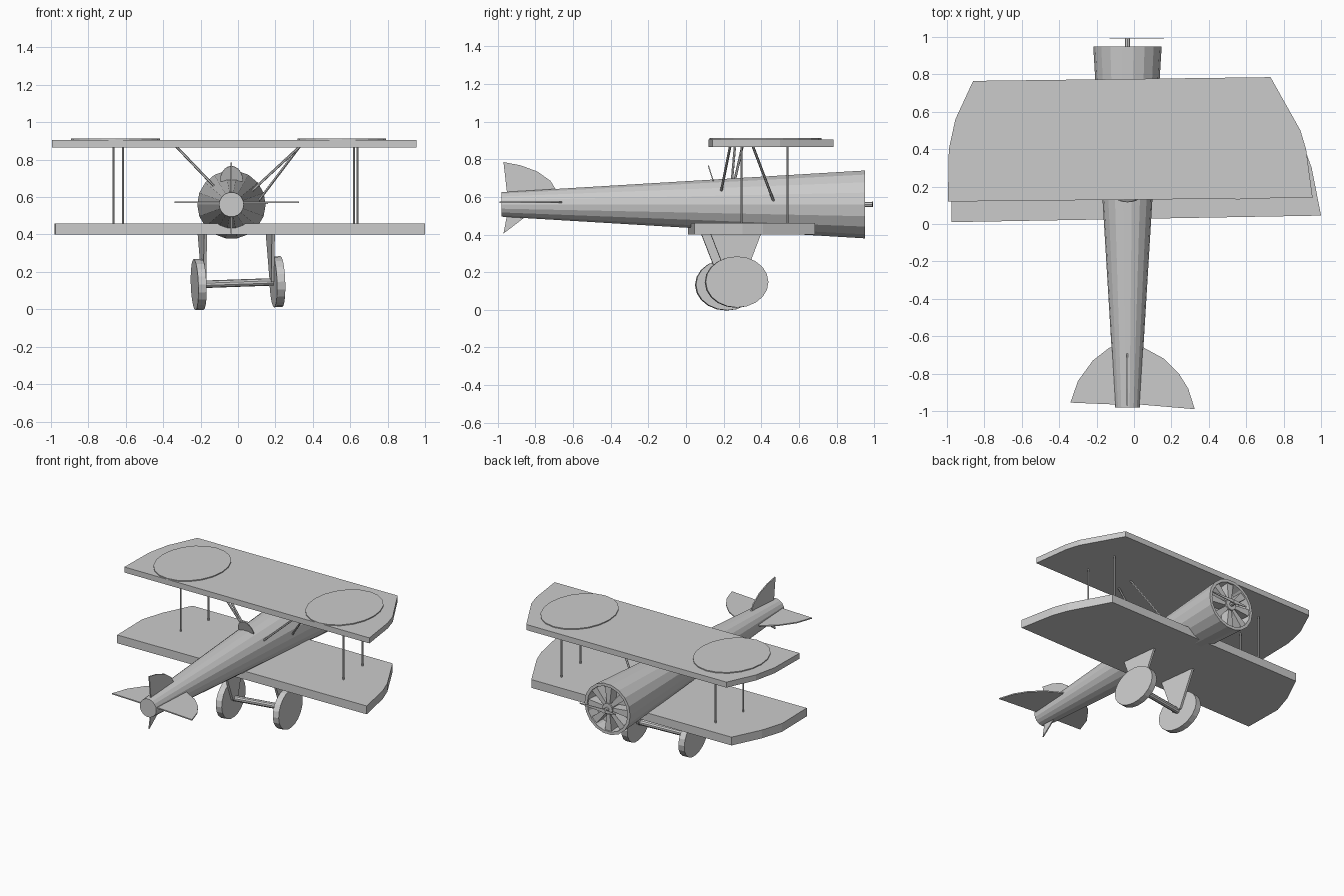
import bpy, bmesh
from math import sin, cos, pi, radians
from mathutils import Vector, Matrix

cube = bpy.data.objects.get("Cube")
if cube:
    bpy.data.objects.remove(cube)

GREY = (0.6, 0.6, 0.6, 1)
grey = bpy.data.materials.new("plain_grey")
grey.use_nodes = True
grey.diffuse_color = GREY
grey.node_tree.nodes["Principled BSDF"].inputs["Base Color"].default_value = GREY

CX, CZ = -0.035, 0.56  # fuselage axis


def finish(name, bm, matrix=None):
    bmesh.ops.recalc_face_normals(bm, faces=bm.faces)
    mesh = bpy.data.meshes.new(name)
    bm.to_mesh(mesh)
    bm.free()
    mesh.materials.append(grey)
    if matrix:
        mesh.transform(matrix)
    obj = bpy.data.objects.new(name, mesh)
    bpy.context.collection.objects.link(obj)
    return obj


def prism(name, outline, axis, low, high, matrix=None):
    """Extrude a flat outline along x, y or z."""
    def place(a, b, h):
        return {"x": (h, a, b), "y": (a, h, b), "z": (a, b, h)}[axis]
    bm = bmesh.new()
    face = bm.faces.new([bm.verts.new(place(a, b, low)) for a, b in outline])
    grown = bmesh.ops.extrude_face_region(bm, geom=[face])["geom"]
    top = [v for v in grown if isinstance(v, bmesh.types.BMVert)]
    bmesh.ops.translate(bm, verts=top, vec=place(0, 0, high - low))
    return finish(name, bm, matrix)


def ellipse(a, b, ra, rb, count=20):
    return [(a + ra * cos(2 * pi * i / count), b + rb * sin(2 * pi * i / count))
            for i in range(count)]


def rod(name, start, end, radius, sides=6, matrix=None):
    start, end = Vector(start), Vector(end)
    span = end - start
    bm = bmesh.new()
    bmesh.ops.create_cone(bm, cap_ends=True, segments=sides, radius1=radius,
                          radius2=radius, depth=span.length)
    turn = span.to_track_quat("Z", "Y").to_matrix().to_4x4()
    bm.transform(Matrix.Translation((start + end) / 2) @ turn)
    return finish(name, bm, matrix)


# Tapered fuselage with a hollow nose
bm = bmesh.new()
profile = [(0, -0.98), (0.066, -0.98), (0.183, 0.95), (0.162, 0.95), (0.155, 0.87), (0, 0.87)]
verts = [bm.verts.new((CX + r, y, CZ)) for r, y in profile]
edges = [bm.edges.new(pair) for pair in zip(verts, verts[1:])]
bmesh.ops.spin(bm, geom=verts + edges, cent=(CX, 0, CZ), axis=(0, 1, 0),
               angle=2 * pi, steps=18)
bmesh.ops.remove_doubles(bm, verts=bm.verts, dist=0.0005)
finish("fuselage", bm)

# Radial engine: eight cylinders around a hub
SPOKE = [(0.03, -0.012), (0.163, -0.026), (0.163, 0.026), (0.03, 0.012)]
for i in range(8):
    turn = Matrix.Translation((CX, 0, CZ)) @ Matrix.Rotation(pi * i / 4, 4, "Y")
    prism(f"engine_cylinder_{i + 1}", SPOKE, "y", 0.87, 0.94, turn)
rod("engine_hub", (CX, 0.87, CZ), (CX, 0.95, CZ), 0.04, 12)
rod("propeller_shaft", (CX, 0.94, CZ), (CX, 0.995, CZ), 0.014, 8)
prism("propeller", [(-0.13, 0.556), (CX, 0.549), (0.16, 0.564), (0.16, 0.57),
                    (CX, 0.575), (-0.13, 0.564)], "y", 0.988, 0.993)

# Wings
prism("upper_wing", [(-0.995, 0.12), (0.955, 0.14), (0.92, 0.4), (0.89, 0.5),
                     (0.73, 0.785), (-0.86, 0.765), (-0.955, 0.56), (-0.99, 0.4)],
      "z", 0.865, 0.905)
prism("lower_wing", [(-0.975, 0.01), (1.0, 0.045), (0.95, 0.3), (0.91, 0.41),
                     (0.76, 0.685), (-0.83, 0.665), (-0.93, 0.46), (-0.98, 0.3)],
      "z", 0.40, 0.46)

# Round panels on the upper wing
prism("left_wing_disc", ellipse(0.555, 0.425, 0.237, 0.295), "z", 0.904, 0.912)
prism("right_wing_disc", ellipse(-0.655, 0.412, 0.238, 0.288), "z", 0.904, 0.912)

# Upright struts between the wings
for name, x, y in [("left_rear_strut", 0.64, 0.295), ("left_front_strut", 0.62, 0.54),
                   ("right_rear_strut", -0.665, 0.295), ("right_front_strut", -0.615, 0.54)]:
    rod(name, (x, y, 0.45), (x, y, 0.87), 0.006)

# Slanted struts from fuselage to upper wing
for name, start, end in [
        ("left_rear_brace", (0.33, 0.235, 0.87), (0.06, 0.185, 0.62)),
        ("left_front_brace", (0.33, 0.355, 0.87), (0.11, 0.465, 0.58)),
        ("right_rear_brace", (-0.33, 0.26, 0.87), (-0.11, 0.24, 0.64)),
        ("right_front_brace", (-0.33, 0.3, 0.87), (-0.12, 0.25, 0.65))]:
    rod(name, start, end, 0.007)

# Windscreen: a thin leaning half disc
lean = Matrix.Translation((CX, 0.145, 0.685)) @ Matrix.Rotation(radians(18), 4, "X")
arch = [(0.062 * cos(pi * i / 10), 0.085 * sin(pi * i / 10)) for i in range(11)]
prism("windscreen", arch, "y", -0.003, 0.003, lean)

# Tail surfaces
prism("tailplane", [(-0.34, -0.955), (-0.1, -0.965), (0.03, -0.965), (0.325, -0.99),
                    (0.29, -0.88), (0.24, -0.8), (0.16, -0.72), (0.05, -0.66),
                    (-0.13, -0.66), (-0.22, -0.73), (-0.3, -0.84)], "z", 0.568, 0.576)
prism("tail_fin", [(-0.97, 0.785), (-0.95, 0.61), (-0.95, 0.51), (-0.97, 0.405),
                   (-0.82, 0.52), (-0.68, 0.62), (-0.72, 0.685), (-0.79, 0.735),
                   (-0.88, 0.768)], "x", CX - 0.004, CX + 0.004)

# Undercarriage, turned slightly about its middle
gear = (Matrix.Translation((0, 0.243, 0.14)) @ Matrix.Rotation(radians(7), 4, "Z")
        @ Matrix.Rotation(radians(-2), 4, "Y"))
rod("axle", (-0.2, 0, 0), (0.2, 0, 0), 0.02, 10, gear)
for name, side in [("left", 1), ("right", -1)]:
    x = 0.212 * side
    prism(f"{name}_wheel", ellipse(0, 0, 0.168, 0.136), "x", x - 0.022, x + 0.022, gear)
    inner = 0.183 * side
    prism(f"{name}_wheel_leg", [(-0.14, 0.27), (0.14, 0.27), (0.035, 0), (-0.035, 0)],
          "x", inner - 0.008, inner + 0.008, gear)
